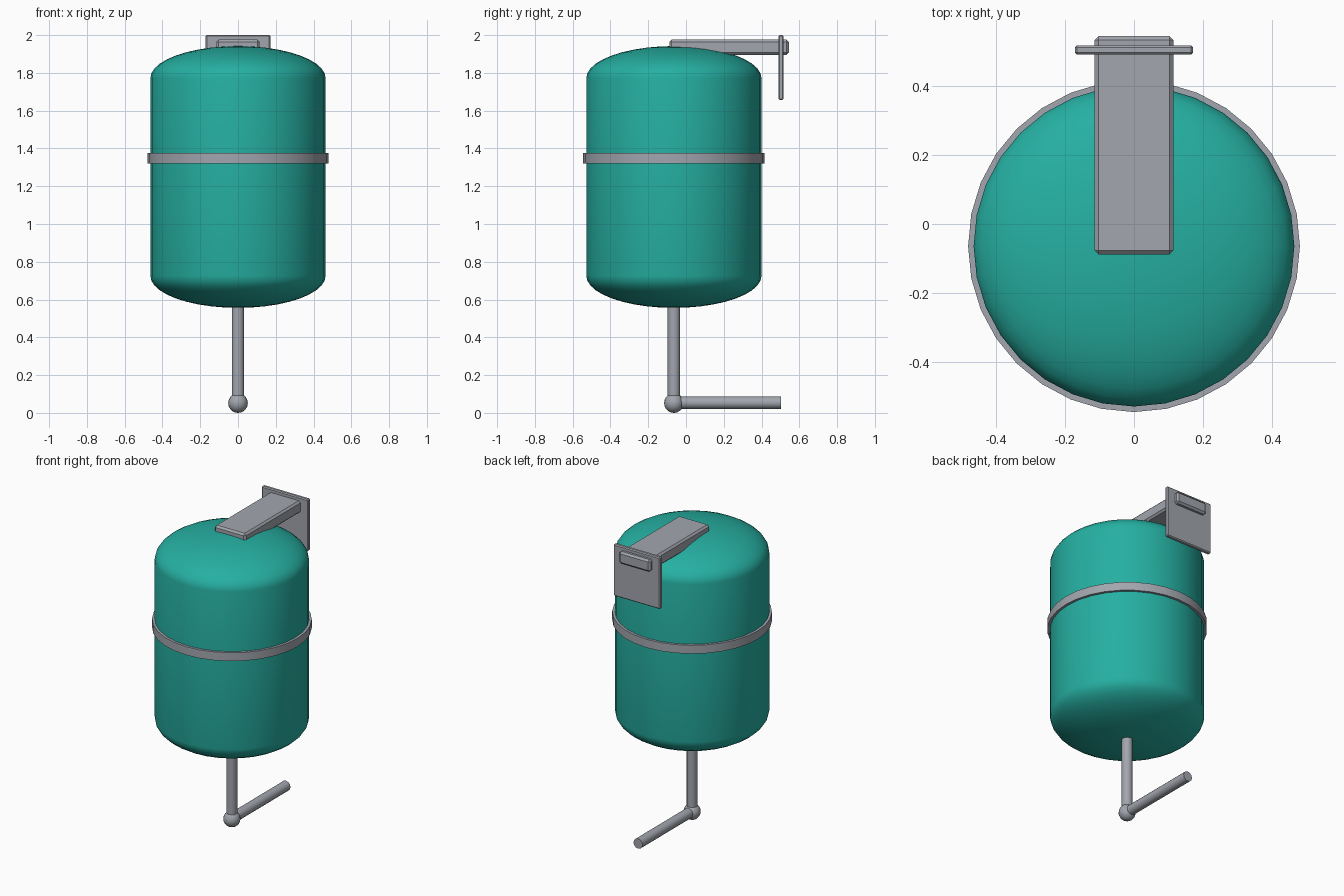
import bpy, bmesh, math
from mathutils import Matrix

if "Cube" in bpy.data.objects:
    bpy.data.objects.remove(bpy.data.objects["Cube"])

CY = -0.064   # tank axis position in y


def material(name, rgb):
    m = bpy.data.materials.new(name)
    m.diffuse_color = (*rgb, 1)
    m.use_nodes = True
    m.node_tree.nodes["Principled BSDF"].inputs["Base Color"].default_value = m.diffuse_color
    return m


TEAL = material("teal_paint", (0.019, 0.43, 0.36))
GREY = material("grey_metal", (0.36, 0.38, 0.42))


def finish(name, bm, mat, angle=None):
    bmesh.ops.recalc_face_normals(bm, faces=bm.faces)
    me = bpy.data.meshes.new(name)
    bm.to_mesh(me)
    bm.free()
    ob = bpy.data.objects.new(name, me)
    bpy.context.collection.objects.link(ob)
    me.materials.append(mat)
    if angle:
        bpy.ops.object.select_all(action='DESELECT')
        ob.select_set(True)
        bpy.context.view_layer.objects.active = ob
        bpy.ops.object.shade_smooth_by_angle(angle=math.radians(angle))
    return ob


def lathe(name, profile, mat, sides=32, closed=False, angle=None):
    bm = bmesh.new()
    vs = [bm.verts.new((r, CY, z)) for r, z in profile]
    es = [bm.edges.new(p) for p in zip(vs, vs[1:])]
    if closed:
        es.append(bm.edges.new((vs[-1], vs[0])))
    bmesh.ops.spin(bm, geom=vs + es, cent=(0, CY, 0), axis=(0, 0, 1),
                   angle=2 * math.pi, steps=sides, use_duplicate=False)
    bmesh.ops.remove_doubles(bm, verts=bm.verts, dist=1e-5)
    return finish(name, bm, mat, angle)


def box(name, lo, hi, bevel, mat):
    bm = bmesh.new()
    size = [b - a for a, b in zip(lo, hi)]
    mid = [(a + b) / 2 for a, b in zip(lo, hi)]
    bmesh.ops.create_cube(bm, size=1, matrix=Matrix.Translation(mid) @ Matrix.Diagonal((*size, 1)))
    bmesh.ops.bevel(bm, geom=bm.edges[:], offset=bevel, segments=1, affect='EDGES')
    return finish(name, bm, mat)


def pipe(name, mid, length, rot, mat):
    bm = bmesh.new()
    bmesh.ops.create_cone(bm, cap_ends=True, segments=12, radius1=0.033, radius2=0.033,
                          depth=length, matrix=Matrix.Translation(mid) @ rot)
    return finish(name, bm, mat, 35)


# Tank: cylinder with elliptical domed ends
R, Z0, Z1, CAP = 0.464, 0.556, 1.942, 0.17
arc = [math.radians(90 * i / 10) for i in range(11)]
prof = [(R * math.sin(a), Z0 + CAP - CAP * math.cos(a)) for a in arc]
prof += [(R * math.sin(a), Z1 - CAP + CAP * math.cos(a)) for a in reversed(arc)]
lathe("tank", prof, TEAL, angle=40)

# Band round the tank
lathe("tank_band", [(0.455, 1.32), (0.48, 1.32), (0.48, 1.376), (0.455, 1.376)],
      GREY, closed=True, angle=30)

# Wall bracket
box("bracket_arm", (-0.114, -0.088, 1.896), (0.114, 0.544, 1.976), 0.012, GREY)
box("wall_plate", (-0.171, 0.49, 1.657), (0.171, 0.517, 2.0), 0.006, GREY)

# Drain pipes and elbow
ZP = 0.054
pipe("drain_pipe", (0, CY, (ZP + 0.6) / 2), 0.6 - ZP, Matrix.Identity(4), GREY)
pipe("outlet_pipe", (0, (CY + 0.503) / 2, ZP), 0.503 - CY, Matrix.Rotation(math.pi / 2, 4, 'X'), GREY)
bm = bmesh.new()
bmesh.ops.create_uvsphere(bm, u_segments=16, v_segments=10, radius=0.052,
                          matrix=Matrix.Translation((0, CY, 0.052)))
finish("pipe_elbow", bm, GREY, 40)
